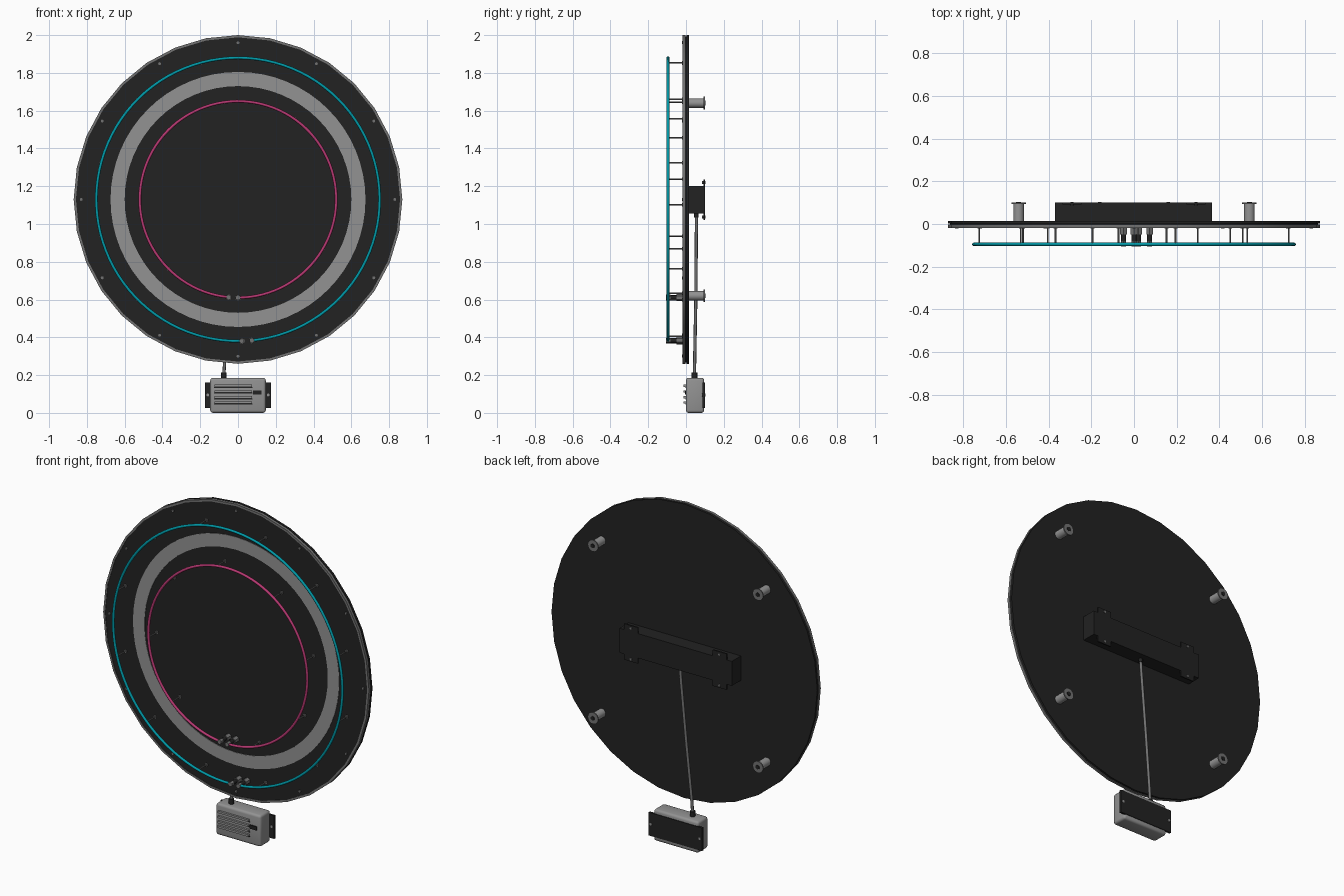
import bpy, bmesh, math
from mathutils import Vector

if "Cube" in bpy.data.objects:
    bpy.data.objects.remove(bpy.data.objects["Cube"])

CZ = 1.13      # height of the disc centre
TUBE_Y = -0.095


def material(name, r, g, b):
    m = bpy.data.materials.new(name)
    m.use_nodes = True
    m.diffuse_color = (r, g, b, 1)
    m.node_tree.nodes["Principled BSDF"].inputs["Base Color"].default_value = (r, g, b, 1)
    return m


BLACK = material("black", 0.016, 0.016, 0.016)
GREY = material("light grey", 0.29, 0.29, 0.29)
STEEL = material("steel grey", 0.17, 0.17, 0.17)
CYAN = material("cyan", 0.0, 0.32, 0.39)
PINK = material("pink", 0.48, 0.04, 0.17)


def finish(bm, name, mat, smooth=True):
    bmesh.ops.recalc_face_normals(bm, faces=bm.faces)
    mesh = bpy.data.meshes.new(name)
    bm.to_mesh(mesh)
    bm.free()
    mesh.materials.append(mat)
    ob = bpy.data.objects.new(name, mesh)
    bpy.context.collection.objects.link(ob)
    if smooth:
        bpy.ops.object.select_all(action="DESELECT")
        bpy.context.view_layer.objects.active = ob
        ob.select_set(True)
        bpy.ops.object.shade_smooth_by_angle(angle=math.radians(35))
    return ob


def rod(name, a, b, r, mat, sides=12):
    a, b = Vector(a), Vector(b)
    bm = bmesh.new()
    bmesh.ops.create_cone(bm, cap_ends=True, segments=sides, radius1=r, radius2=r,
                          depth=(b - a).length)
    turn = (b - a).to_track_quat("Z", "Y").to_matrix()
    bmesh.ops.rotate(bm, verts=bm.verts, cent=(0, 0, 0), matrix=turn)
    bmesh.ops.translate(bm, verts=bm.verts, vec=(a + b) / 2)
    return finish(bm, name, mat)


def box(name, x, y, z, mat, bevel=0):
    bm = bmesh.new()
    bmesh.ops.create_cube(bm, size=1)
    bmesh.ops.scale(bm, verts=bm.verts, vec=(x[1] - x[0], y[1] - y[0], z[1] - z[0]))
    bmesh.ops.translate(bm, verts=bm.verts, vec=(sum(x) / 2, sum(y) / 2, sum(z) / 2))
    if bevel:
        bmesh.ops.bevel(bm, geom=bm.edges[:], offset=bevel, segments=3, profile=0.5,
                        affect="EDGES")
    return finish(bm, name, mat, bevel > 0)


def ring(name, r0, r1, y0, y1, mat, sides):
    """Flat ring around the disc axis."""
    bm = bmesh.new()
    loops = []
    for i in range(sides):
        a = 2 * math.pi * i / sides
        loops.append([bm.verts.new((r * math.cos(a), y, CZ + r * math.sin(a)))
                      for r, y in ((r0, y0), (r1, y0), (r1, y1), (r0, y1))])
    for i in range(sides):
        p, q = loops[i], loops[(i + 1) % sides]
        for k in range(4):
            n = (k + 1) % 4
            bm.faces.new((p[k], p[n], q[n], q[k]))
    return finish(bm, name, mat)


def tube(name, points, r, mat):
    curve = bpy.data.curves.new(name, "CURVE")
    curve.dimensions = "3D"
    curve.bevel_depth = r
    curve.bevel_resolution = 2
    curve.use_fill_caps = True
    spline = curve.splines.new("POLY")
    spline.points.add(len(points) - 1)
    for p, co in zip(spline.points, points):
        p.co = (*co, 1)
    curve.materials.append(mat)
    ob = bpy.data.objects.new(name, curve)
    bpy.context.collection.objects.link(ob)


def polar(r, degrees, y):
    a = math.radians(degrees)
    return (r * math.cos(a), y, CZ + r * math.sin(a))


# Round panel with its rim and pale band
rod("back_panel", (0, 0.002, CZ), (0, 0.015, CZ), 0.87, BLACK, 32)
rod("front_panel", (0, -0.015, CZ), (0, 0.002, CZ), 0.862, BLACK, 32)
ring("rim", 0.858, 0.87, -0.018, -0.002, STEEL, 32)
ring("pale_band", 0.60, 0.675, -0.018, -0.013, GREY, 64)
for i in range(12):
    rod("rim_screw", polar(0.83, i * 30, -0.014), polar(0.83, i * 30, -0.021), 0.008, STEEL, 8)


# Light tubes with end sockets and standing supports
def light_tube(name, r, start, end, supports, mat):
    steps = 96
    arc = [polar(r, start + (end - start) * i / steps, TUBE_Y) for i in range(steps + 1)]
    first, last = polar(r, start, -0.03), polar(r, end, -0.03)
    tube(name, [first] + arc + [last], 0.008, mat)
    for a in (start, end):
        rod(name + "_sleeve", polar(r, a, -0.083), polar(r, a, -0.045), 0.012, BLACK)
        rod(name + "_socket", polar(r, a, -0.05), polar(r, a, -0.014), 0.018, STEEL, 6)
        rod(name + "_end_cap", polar(r, a, -0.105), polar(r, a, -0.083), 0.014, STEEL, 6)
    for a in supports:
        rod(name + "_support", polar(r, a, TUBE_Y), polar(r, a, -0.014), 0.004, STEEL, 8)
        rod(name + "_support_foot", polar(r, a, -0.02), polar(r, a, -0.014), 0.009, STEEL, 8)


light_tube("outer_tube", 0.75, -84.4, 271.6, range(15, 360, 30), CYAN)
light_tube("inner_tube", 0.52, -90, 264.6, (12, 55, 98, 141, 183, 225, 287, 330), PINK)

# Wall standoffs on the back
for x in (-0.54, 0.54):
    for z in (0.62, 1.64):
        rod("standoff", (x, 0.014, z), (x, 0.095, z), 0.025, GREY, 20)
        rod("standoff_cap", (x, 0.093, z), (x, 0.10, z), 0.034, STEEL, 20)
        rod("standoff_bolt", (x, 0.099, z), (x, 0.104, z), 0.013, BLACK, 6)

# Transformer box with mounting tabs
box("transformer_box", (-0.37, 0.365), (0.014, 0.10), (1.055, 1.20), BLACK)
for x in (-0.29, 0.29):
    box("transformer_tab", (x - 0.045, x + 0.045), (0.092, 0.10), (1.022, 1.235), BLACK)
    for z in (1.037, 1.22):
        rod("tab_screw", (x, 0.086, z), (x, 0.104, z), 0.007, STEEL, 8)

# Power cable
tube("power_cable", [(0, 0.055, 1.06), (-0.005, 0.055, 0.98), (-0.04, 0.052, 0.6),
                     (-0.07, 0.046, 0.28), (-0.075, 0.045, 0.2)], 0.0085, STEEL)
rod("cable_entry", (0, 0.055, 1.06), (0, 0.055, 1.035), 0.012, BLACK)
rod("cable_relief", (-0.075, 0.045, 0.18), (-0.075, 0.045, 0.215), 0.015, BLACK)

# Power supply with cooling ribs, switch and mounting plate
box("supply_body", (-0.147, 0.147), (0, 0.096), (0, 0.186), GREY, 0.014)
for z in (0.055, 0.083, 0.113, 0.143):
    box("supply_rib", (-0.125, 0.075), (-0.012, 0.005), (z - 0.006, z + 0.006), GREY)
    box("supply_groove", (-0.128, 0.078), (-0.002, 0.003), (z - 0.011, z - 0.006), BLACK)
box("supply_switch", (0.08, 0.125), (-0.006, 0.004), (0.097, 0.119), BLACK)
box("supply_plate", (-0.175, 0.175), (0.088, 0.10), (0.025, 0.162), BLACK)
for x in (-0.16, 0.16):
    rod("plate_screw", (x, 0.084, 0.095), (x, 0.103, 0.095), 0.008, GREY, 8)
